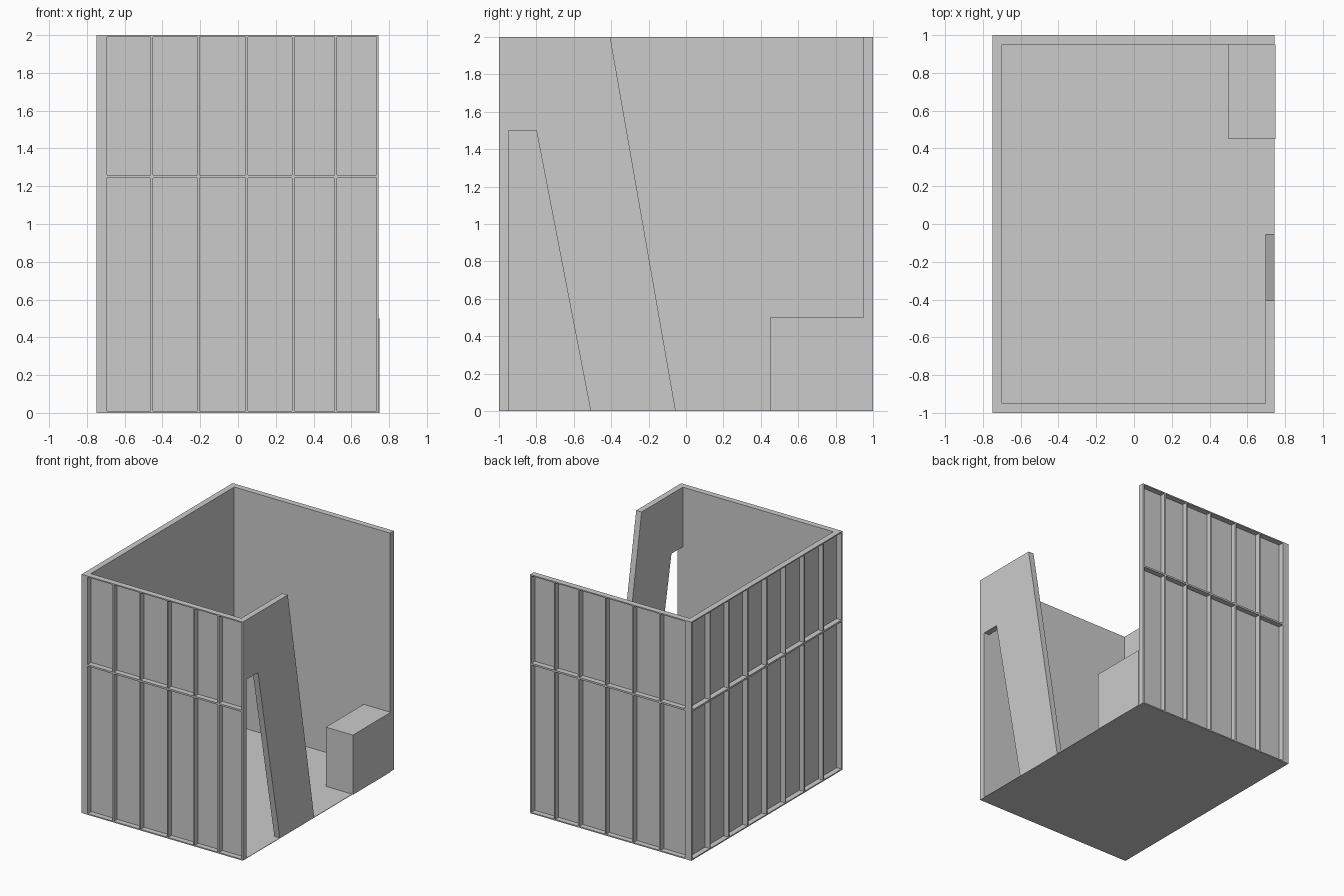
import bpy, bmesh

if "Cube" in bpy.data.objects:
    bpy.data.objects.remove(bpy.data.objects["Cube"])

T = 0.045      # frame depth
P = 0.005      # lining board thickness
S = 0.012      # timber width
H = 2.0


def add_boxes(name, boxes):
    """One object from a list of (x0, x1, y0, y1, z0, z1) boxes."""
    bm = bmesh.new()
    for x0, x1, y0, y1, z0, z1 in boxes:
        vs = bmesh.ops.create_cube(bm, size=1)["verts"]
        for v in vs:
            v.co.x = x1 if v.co.x > 0 else x0
            v.co.y = y1 if v.co.y > 0 else y0
            v.co.z = z1 if v.co.z > 0 else z0
    me = bpy.data.meshes.new(name)
    bm.to_mesh(me)
    bm.free()
    ob = bpy.data.objects.new(name, me)
    bpy.context.collection.objects.link(ob)
    return ob


def framed_wall(name, start, end, studs, outer, inward, along_x):
    """Stud wall: timbers on the outside, thin lining board on the inside."""
    def box(u0, u1, d0, d1, z0, z1):
        d0, d1 = sorted((outer + inward * d0, outer + inward * d1))
        return (u0, u1, d0, d1, z0, z1) if along_x else (d0, d1, u0, u1, z0, z1)

    centres = [start + S / 2] + studs + [end - S / 2]
    frame = [box(start, end, 0, T, 0, 0.01), box(start, end, 0, T, H - 0.01, H)]
    for c in centres:
        frame.append(box(c - S / 2, c + S / 2, 0, T, 0.01, H - 0.01))
    for a, b in zip(centres, centres[1:]):
        frame.append(box(a + S / 2, b - S / 2, 0, T, 1.244, 1.259))
    add_boxes(name + "_frame", frame)
    add_boxes(name + "_lining", [box(start, end, T, T + P, 0, H)])


# Three framed walls
short_studs = [-0.457, -0.209, 0.046, 0.293, 0.518]
framed_wall("front_wall", -0.705, 0.745, short_studs, -1, 1, True)
framed_wall("back_wall", -0.705, 0.745, short_studs, 1, -1, True)
framed_wall("left_wall", -1, 1, [-0.75 + 0.25 * i for i in range(7)], -0.75, 1, False)

# Floor and block by the back wall
add_boxes("floor", [(-0.75, 0.745, -1, 1, 0, 0.004)])
add_boxes("corner_block", [(0.5, 0.75, 0.45, 0.95, 0, 0.5)])

# Leaning right wall with tapered opening
profile = [(-0.955, 2), (-0.955, 1.5), (-0.80, 1.5), (-0.51, 0), (-0.055, 0), (-0.405, 2)]
bm = bmesh.new()
face = bm.faces.new([bm.verts.new((0.695, y, z)) for y, z in profile])
ext = bmesh.ops.extrude_face_region(bm, geom=[face])
bmesh.ops.translate(bm, vec=(0.05, 0, 0),
                    verts=[g for g in ext["geom"] if isinstance(g, bmesh.types.BMVert)])
bmesh.ops.recalc_face_normals(bm, faces=bm.faces)
mesh = bpy.data.meshes.new("slanted_right_wall")
bm.to_mesh(mesh)
bm.free()
bpy.context.collection.objects.link(bpy.data.objects.new("slanted_right_wall", mesh))
